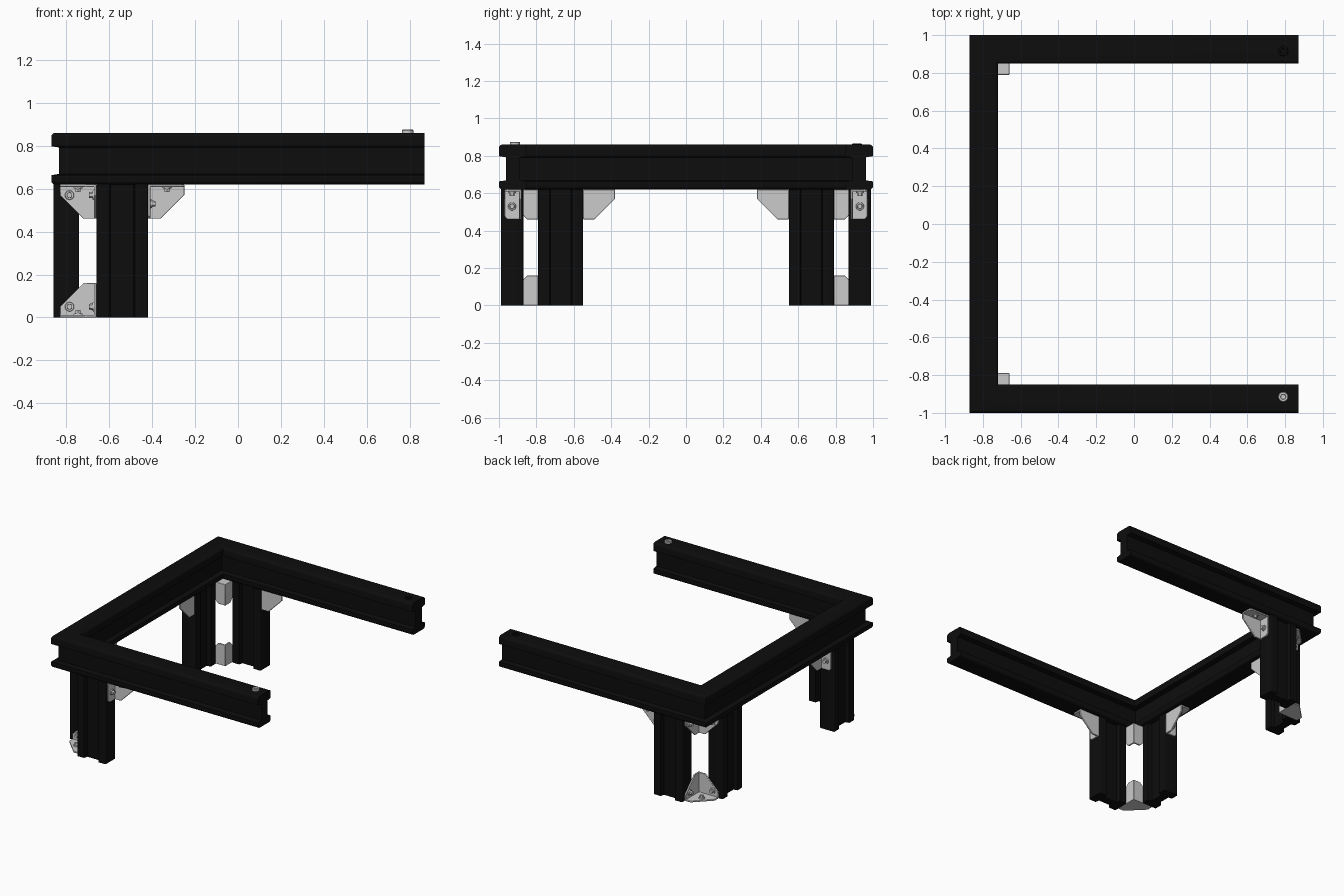
import bpy, bmesh, math
from mathutils import Vector as V, Matrix

if "Cube" in bpy.data.objects:
    bpy.data.objects.remove(bpy.data.objects["Cube"])

black = bpy.data.materials.new("black_coating")
black.diffuse_color = (0.004, 0.004, 0.004, 1)
black.use_nodes = True
black.node_tree.nodes["Principled BSDF"].inputs["Base Color"].default_value = black.diffuse_color


def finish(name, bm, mat=None, mirror=True, bevel=0):
    bmesh.ops.recalc_face_normals(bm, faces=bm.faces)
    me = bpy.data.meshes.new(name)
    bm.to_mesh(me)
    bm.free()
    ob = bpy.data.objects.new(name, me)
    bpy.context.collection.objects.link(ob)
    if mat:
        me.materials.append(mat)
    if bevel:
        b = ob.modifiers.new("soft_edges", 'BEVEL')
        b.width, b.segments = bevel, 2
    if mirror:
        m = ob.modifiers.new("mirror_y", 'MIRROR')
        m.use_axis = (False, True, False)
        m.use_mirror_merge = False
    bpy.context.view_layer.objects.active = ob
    bpy.ops.object.select_all(action='DESELECT')
    ob.select_set(True)
    bpy.ops.object.shade_smooth_by_angle(angle=math.radians(35))
    return ob


def skin(bm, rings):
    """Connect rings of points into a closed, capped bar."""
    rows = [[bm.verts.new(p) for p in r] for r in rings]
    n = len(rows[0])
    for r0, r1 in zip(rows, rows[1:]):
        for i in range(n):
            j = (i + 1) % n
            bm.faces.new((r0[i], r0[j], r1[j], r1[i]))
    bm.faces.new(rows[0])
    bm.faces.new(rows[-1])


def channel(w, h, lo, hi, d, r):
    """Rounded I-shaped section, w wide and h high, side grooves of depth d from lo to hi."""
    def arc(cx, cy, a0):
        return [(cx + r * math.cos(math.radians(a0 + k * 22.5)),
                 cy + r * math.sin(math.radians(a0 + k * 22.5))) for k in range(5)]
    right = [(w, lo), (w - d, lo + .006), (w - d, hi - .006), (w, hi)]
    left = [(w - x, z) for x, z in reversed(right)]
    return (arc(w - r, r, -90) + right + arc(w - r, h - r, 0)
            + arc(r, h - r, 90) + left + arc(r, r, 180))


# Mitred U-shaped top frame
bm = bmesh.new()
prof = channel(.15, .24, .043, .178, .037, .018)
path = [((.87, -1), (0, 1)), ((-.87, -1), (1, 1)), ((-.87, 1), (1, -1)), ((.87, 1), (0, -1))]
skin(bm, [[(x + dx * u, y + dy * u, .62 + w) for u, w in prof] for (x, y), (dx, dy) in path])
finish("top_frame", bm, black, mirror=False)

# Legs, one under the side beam and one under the rear beam at each corner
leg = channel(.12, .24, .06, .18, .03, .006)
bm = bmesh.new()
skin(bm, [[(-.66 + w, .87 + u, z) for u, w in leg] for z in (0, .621)])
finish("side_leg", bm, black)
bm = bmesh.new()
skin(bm, [[(-.86 + u, .55 + w, z) for u, w in leg] for z in (0, .621)])
finish("rear_leg", bm, black)

T = .012
GUSSET = [(0, 0), (.17, 0), (.17, .05), (.06, .16), (0, .16)]
CORNER = [(0, 0), (.17, 0), (.17, .05), (.05, .17), (0, .17)]


def plate(bm, o, p, q, n, pts):
    skin(bm, [[o + p * u + q * v + n * t for u, v in pts] for t in (0, T)])


def bolt(bm, pos, n):
    """Washer with a hexagonal head pointing along n."""
    rot = V(n).to_track_quat('Z', 'Y').to_matrix().to_4x4()
    for rad, depth, seg in ((.022, .008, 20), (.015, .024, 6)):
        m = Matrix.Translation(pos + n * (T + depth / 2 - .001)) @ rot
        bmesh.ops.create_cone(bm, cap_ends=True, segments=seg, radius1=rad,
                              radius2=rad * .9, depth=depth, matrix=m)


def corner_bracket(name, o, a, b, c):
    """Three walls meeting at o, opening along a, b and c."""
    o, a, b, c = V(o), V(a), V(b), V(c)
    bm = bmesh.new()
    plate(bm, o, a, c, b, GUSSET)
    plate(bm, o, b, c, a, GUSSET)
    plate(bm, o, a, b, c, CORNER)
    finish(name, bm, bevel=.003)
    bm = bmesh.new()
    bolt(bm, o + a * .125 + c * .05, b)
    bolt(bm, o + b * .125 + c * .05, a)
    bolt(bm, o + a * .085 + b * .085, c)
    finish(name + "_bolts", bm)


def angle_bracket(name, o, a, b, c):
    """Leg plate and beam plate joined by a gusset on the inner side."""
    o, a, b, c = V(o), V(a), V(b), V(c)
    bm = bmesh.new()
    plate(bm, o, a, c, b, GUSSET)
    plate(bm, o, b, c, a, [(0, 0), (.09, 0), (.09, .145), (.075, .16), (0, .16)])
    plate(bm, o, a, b, c, [(0, 0), (.17, 0), (.17, .075), (.155, .09), (0, .09)])
    finish(name, bm, bevel=.003)
    bm = bmesh.new()
    bolt(bm, o + b * .05 + c * .09, a)
    bolt(bm, o + b * .05 + a * .09, c)
    finish(name + "_bolts", bm)


# Corner brackets between the two legs, at the top and at the floor
corner_bracket("upper_corner_bracket", (-.66, .79, .62), (-1, 0, 0), (0, 1, 0), (0, 0, -1))
corner_bracket("lower_corner_bracket", (-.66, .79, 0), (-1, 0, 0), (0, 1, 0), (0, 0, 1))

# Gusseted brackets from the legs to the beams
angle_bracket("side_angle_bracket", (-.42, .88, .62), (1, 0, 0), (0, 1, 0), (0, 0, -1))
angle_bracket("rear_angle_bracket", (-.75, .55, .62), (0, -1, 0), (-1, 0, 0), (0, 0, -1))

# Fasteners on top of the open beam ends
for name, y, top, mat in (("front_end_fastener", -.915, .875, None),
                          ("back_end_fastener", .915, .865, black)):
    bm = bmesh.new()
    ring = [(math.cos(k * math.tau / 24), math.sin(k * math.tau / 24)) for k in range(24)]
    steps = [(.027, .85), (.027, top - .003), (.024, top), (.014, top), (.012, top - .008)]
    skin(bm, [[(.79 + r * c, y + r * s, z) for c, s in ring] for r, z in steps])
    finish(name, bm, mat, mirror=False)
